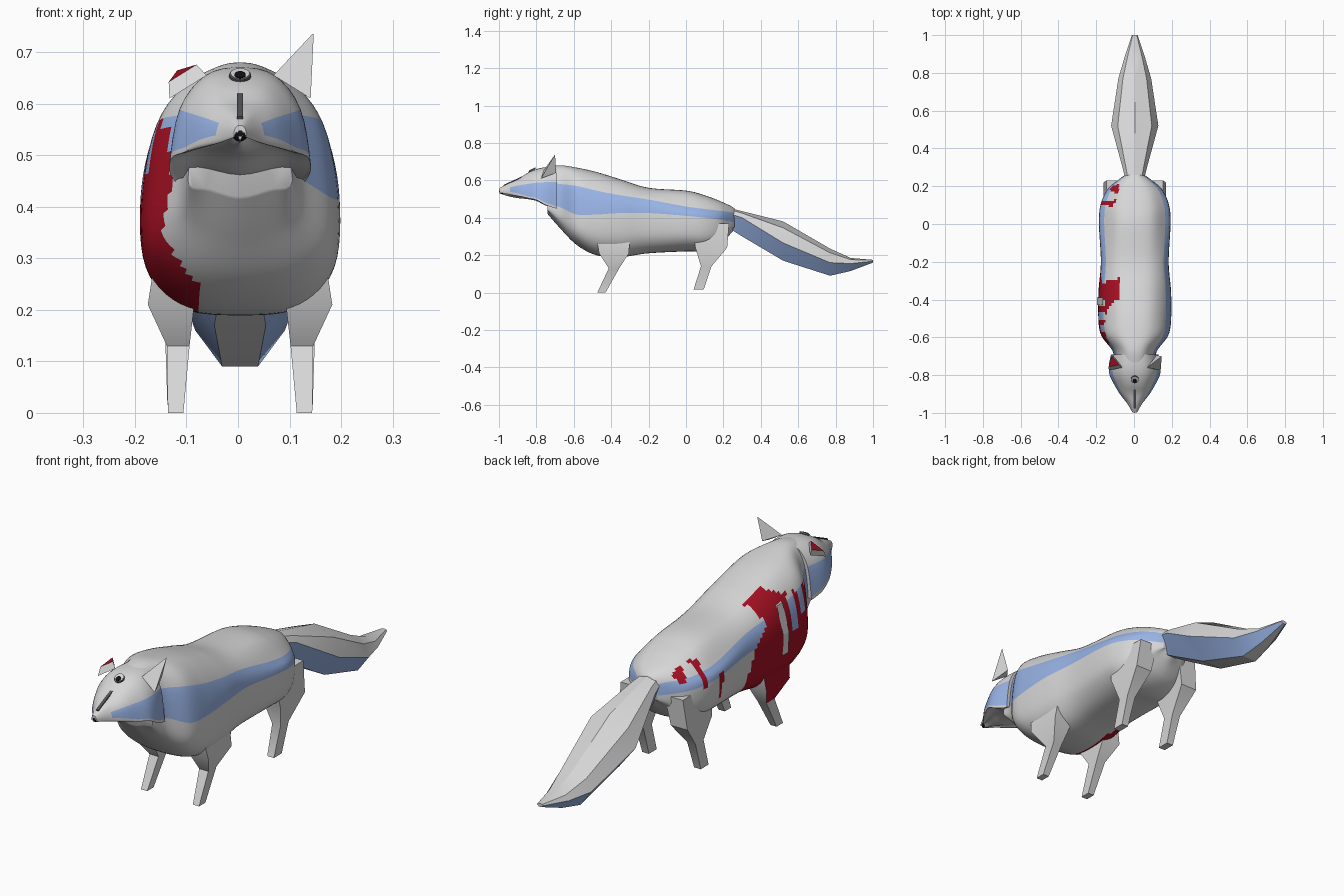
import bpy, bmesh, math
from mathutils import Vector

old = bpy.data.objects.get("Cube")
if old:
    bpy.data.objects.remove(old, do_unlink=True)

SHIFT = 0.004


def material(name, rgb):
    m = bpy.data.materials.new(name)
    m.use_nodes = True
    m.diffuse_color = (*rgb, 1)
    b = m.node_tree.nodes["Principled BSDF"]
    b.inputs["Base Color"].default_value = (*rgb, 1)
    b.inputs["Roughness"].default_value = 0.8
    return m


GREY, BLUE, RED, BLACK, DARK = range(5)
MATS = [material("fur_grey", (0.68, 0.68, 0.68)),
        material("fur_blue", (0.32, 0.46, 0.8)),
        material("wound_red", (0.38, 0.005, 0.017)),
        material("nose_black", (0.005, 0.005, 0.005)),
        material("muzzle_dark", (0.1, 0.1, 0.1))]


def finish(ob, smooth=None):
    if smooth:
        bpy.ops.object.select_all(action='DESELECT')
        ob.select_set(True)
        bpy.context.view_layer.objects.active = ob
        bpy.ops.object.shade_smooth_by_angle(angle=math.radians(smooth))
    return ob


def make(name, bm, smooth=None):
    bmesh.ops.recalc_face_normals(bm, faces=bm.faces)
    bmesh.ops.translate(bm, verts=bm.verts, vec=(SHIFT, 0, 0))
    me = bpy.data.meshes.new(name)
    bm.to_mesh(me)
    bm.free()
    for m in MATS:
        me.materials.append(m)
    ob = bpy.data.objects.new(name, me)
    bpy.context.collection.objects.link(ob)
    return finish(ob, smooth)


def catmull(pts, sub, closed):
    """Smooth curve through points of any dimension."""
    n, out = len(pts), []
    for i in range(n if closed else n - 1):
        if closed:
            a, b, c, d = (pts[(i + k) % n] for k in (-1, 0, 1, 2))
        else:
            a, b, c, d = (pts[min(max(i + k, 0), n - 1)] for k in (-1, 0, 1, 2))
        for s in range(sub):
            t = s / sub
            out.append(tuple(0.5 * (2 * q + (r - p) * t + (2 * p - 5 * q + 4 * r - u) * t * t
                                    + (3 * q - p - 3 * r + u) * t ** 3)
                             for p, q, r, u in zip(a, b, c, d)))
    if not closed:
        out.append(tuple(pts[-1]))
    return out


def loft(name, rings, paint, smooth=None):
    """Skin closed rings; paint(segment fraction, centre) gives the material."""
    bm = bmesh.new()
    rows = [[bm.verts.new(p) for p in r] for r in rings]
    n = len(rows[0])
    for a, b in zip(rows, rows[1:]):
        for j in range(n):
            k = (j + 1) % n
            f = bm.faces.new((a[j], a[k], b[k], b[j]))
            f.material_index = paint((j + 0.5) / n, f.calc_center_median())
    bm.faces.new(rows[0])
    bm.faces.new(rows[-1])
    return make(name, bm, smooth)


def animal_loft(name, keys, section, along, around, paint, smooth):
    rings, count = [], 0
    for y, *rest in catmull(keys, along, False):
        half = section(*rest)
        full = half + [(-x, z) for x, z in reversed(half) if x > 0]
        count = len(full)
        rings.append([(x, y, z) for x, z in catmull(full, around, True)])

    def colour(frac, c):
        return paint(int(frac * count) in (2, count - 3), c)
    return loft(name, rings, colour, smooth)


def inside(y, z, poly):
    hit = False
    for (y1, z1), (y2, z2) in zip(poly, poly[1:] + poly[:1]):
        if (z1 > z) != (z2 > z) and y < (y2 - y1) * (z - z1) / (z2 - z1) + y1:
            hit = not hit
    return hit


# Wound outline, bare ribs and hip scratches on the right flank, in (y, z)
WOUND = [(-.62, .56), (-.65, .45), (-.61, .3), (-.5, .15), (-.4, .1), (-.2, .2), (-.17, .29),
         (-.23, .42), (-.32, .5), (-.28, .59), (-.37, .63), (-.45, .57)]
RIBS = [(-.42, .35, .55), (-.49, .41, .56), (-.55, .46, .56)]
SCRATCHES = [(.19, .42, .48, .03), (.11, .38, .49, .018), (.02, .31, .42, .016)]


def in_wound(c):
    if not inside(c.y, c.z, WOUND):
        return False
    return not any(abs(c.y - y) < .018 and lo < c.z < hi for y, lo, hi in RIBS)


def scratched(c):
    for y, lo, hi, r in SCRATCHES:
        t = (c.z - lo) / (hi - lo)
        if 0 < t < 1 and abs(c.y - y) < r * (0.3 + 0.7 * t):
            return True
    return False


def body_paint(stripe, c):
    if c.x < -.085 and (in_wound(c) or scratched(c)):
        return RED
    return BLUE if stripe else GREY


def head_paint(stripe, c):
    return BLUE if stripe and c.y > -.94 else GREY


def torso_section(zt, w, zs, zb, zbot):
    return [(0, zt), (.5 * w, zt - .2 * (zt - zs)), (.86 * w, zs), (w, zb),
            (.95 * w, zb + .6 * (zbot - zb)), (.6 * w, zbot + .015), (0, zbot)]


def tail_section(zt, w, zs, zb):
    return [(0, zt), (.72 * w, zt - .3 * (zt - zs)), (w, zs), (.4 * w, zb)]


# Body: y, top, half width, stripe top, stripe bottom, belly
animal_loft("body", [
    (-.74, .67, .1, .59, .47, .42), (-.67, .68, .118, .58, .455, .34),
    (-.585, .668, .178, .57, .417, .255), (-.48, .645, .192, .545, .417, .2),
    (-.35, .605, .19, .52, .425, .19), (-.2, .56, .178, .497, .425, .21),
    (0, .545, .188, .46, .41, .22), (.1, .52, .18, .447, .4, .22),
    (.18, .49, .145, .437, .39, .25), (.235, .465, .085, .43, .38, .31),
    (.26, .45, .05, .42, .375, .34)], torso_section, 8, 6, body_paint, 60)

# Head with tapered muzzle and wide cheeks
animal_loft("head", [
    (-.998, .558, .012, .55, .542, .53), (-.95, .583, .04, .56, .54, .515),
    (-.9, .605, .078, .572, .53, .505), (-.85, .638, .108, .58, .515, .5),
    (-.8, .66, .132, .587, .505, .49), (-.75, .67, .136, .59, .48, .465),
    (-.69, .672, .125, .59, .46, .45)], torso_section, 5, 4, head_paint, 50)

# Tail: y, top, half width, stripe top, bottom
animal_loft("tail", [
    (.22, .455, .045, .425, .35), (.3, .435, .065, .4, .3), (.52, .38, .125, .265, .17),
    (.77, .235, .087, .16, .09), (.88, .185, .055, .155, .115), (1, .175, .015, .168, .16)],
    tail_section, 1, 1, lambda s, c: BLUE if s else GREY, 25)

# Legs: centre y, z, x, half width, half depth
LEGS = {
    "front_leg": [(-.452, 0, .125, .015, .022), (-.385, .13, .12, .022, .028),
                  (-.385, .21, .134, .045, .08), (-.39, .3, .12, .045, .09)],
    "hind_leg": [(.067, .015, .125, .016, .027), (.108, .14, .125, .02, .028),
                 (.135, .24, .125, .04, .085), (.13, .37, .105, .045, .1)]}


def leg_paint(frac, c):
    return RED if c.x < -.15 and c.y < -.2 and in_wound(c) else GREY


for part, keys in LEGS.items():
    for side, s in (("left", 1), ("right", -1)):
        rings = [[(s * (x + i * hx), y + j * hy, z)
                  for i, j in ((-1, -1), (1, -1), (1, 1), (-1, 1))]
                 for y, z, x, hx, hy in keys]
        loft(f"{side}_{part}", rings, leg_paint, 35)


# Ears: full on the left, torn to a stub on the right
def ear(name, s, cut, top):
    base = [Vector((s * x, y, z)) for x, y, z in
            ((.137, -.775, .61), (.065, -.76, .655), (.115, -.695, .64))]
    tip = Vector((s * .143, -.7, .738))
    ob = loft(name, [base, [b.lerp(tip, cut) for b in base]], lambda f, c: GREY)
    ob.data.polygons[-1].material_index = top


ear("left_ear", 1, .97, GREY)
ear("right_ear_stub", -1, .25, RED)

# Loose skin flap over the wound
bm = bmesh.new()
strip = [[bm.verts.new((x, y + d, z)) for d in (-.02, .02)]
         for x, y, z in ((-.168, -.41, .55), (-.2, -.41, .43), (-.197, -.41, .34))]
for a, b in zip(strip, strip[1:]):
    bm.faces.new((a[0], a[1], b[1], b[0]))
make("skin_flap", bm)


# Single eye in the forehead, muzzle line and nose
def disc(name, loc, rx, ry, mat):
    bpy.ops.mesh.primitive_cylinder_add(vertices=16, radius=1, depth=1, location=loc,
                                        rotation=(.55, 0, 0))
    ob = bpy.context.object
    ob.name = name
    ob.scale = (rx, ry, .007)
    ob.data.materials.append(MATS[mat])


disc("eye_rim", (SHIFT, -.823, .654), .021, .022, DARK)
disc("eye_white", (SHIFT, -.822, .656), .018, .019, GREY)
disc("pupil", (SHIFT, -.829, .654), .011, .012, BLACK)

bpy.ops.mesh.primitive_cube_add(size=1, location=(SHIFT, -.925, .594), rotation=(.43, 0, 0))
line = bpy.context.object
line.name = "muzzle_line"
line.scale = (.012, .11, .009)
line.data.materials.append(MATS[DARK])

bpy.ops.mesh.primitive_ico_sphere_add(subdivisions=2, radius=.016, location=(SHIFT, -.984, .542))
nose = bpy.context.object
nose.name = "nose"
nose.data.materials.append(MATS[BLACK])
finish(nose, 40)
